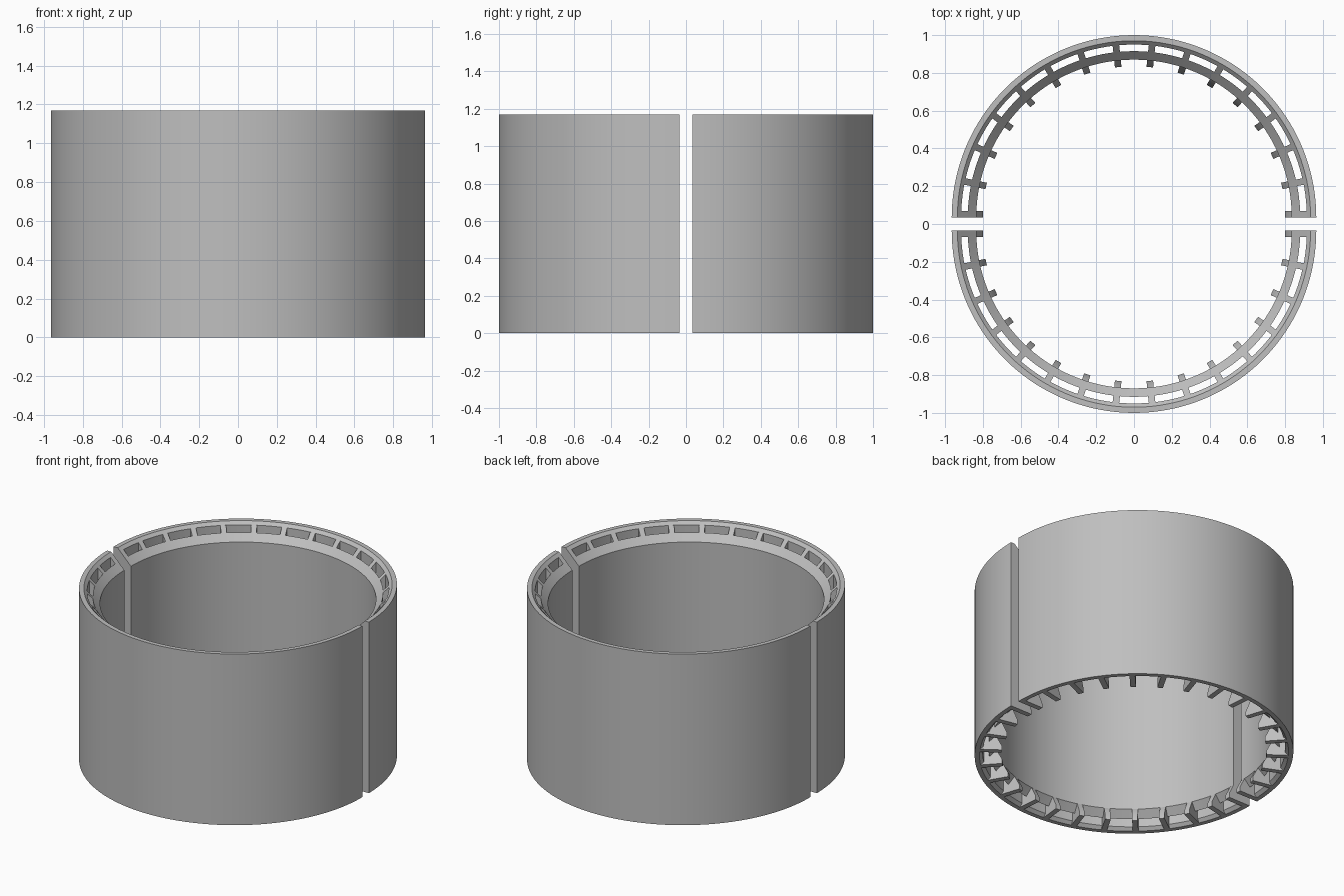
import bpy, bmesh, math
from mathutils import Matrix, Vector

cube = bpy.data.objects.get("Cube")
if cube:
    bpy.data.objects.remove(cube)

H = 1.17            # height
GAP = 0.035         # half the gap between the two shells
R_OUT, R_RIM, R_IN, R_TIP = 0.965, 0.935, 0.835, 0.80
S_IN, S_OUT = 0.88, 0.915   # radial limits of the slots
WEB = 0.035         # thickness of the webs
BAYS = 15           # slots in each half

grey = bpy.data.materials.new("plain grey")
grey.use_nodes = True
grey.diffuse_color = (0.52, 0.52, 0.52, 1)
grey.node_tree.nodes["Principled BSDF"].inputs["Base Color"].default_value = (0.52, 0.52, 0.52, 1)


def top(r):
    """Height of the upper funnel at a radius; the lower one mirrors it."""
    return H - (R_RIM - r)


def finish(name, bm, side):
    """Place the mesh in its half of the ring and shade it."""
    bmesh.ops.transform(bm, matrix=Matrix.Translation((0, GAP, 0)), verts=bm.verts)
    if side < 0:
        bmesh.ops.scale(bm, vec=(1, -1, 1), verts=bm.verts)
    bmesh.ops.recalc_face_normals(bm, faces=bm.faces)
    mesh = bpy.data.meshes.new(name)
    bm.to_mesh(mesh)
    bm.free()
    mesh.materials.append(grey)
    obj = bpy.data.objects.new(name, mesh)
    bpy.context.collection.objects.link(obj)
    bpy.ops.object.select_all(action="DESELECT")
    obj.select_set(True)
    bpy.context.view_layer.objects.active = obj
    bpy.ops.object.shade_smooth_by_angle(angle=math.radians(30))


def half_wall(name, profile, side):
    """Sweep a radius/height profile through a half turn."""
    bm = bmesh.new()
    face = bm.faces.new([bm.verts.new((r, 0, z)) for r, z in profile])
    start = bmesh.ops.duplicate(bm, geom=[face])["geom"]
    bmesh.ops.spin(bm, geom=start, cent=(0, 0, 0), axis=(0, 0, 1),
                   angle=math.pi, steps=BAYS * 5)
    bmesh.ops.remove_doubles(bm, verts=bm.verts, dist=0.0001)
    finish(name, bm, side)


def webs(name, profile, side):
    """Radial plates between the bays, flush with the cut at both ends."""
    bm = bmesh.new()
    for i in range(BAYS + 1):
        shift = {0: 0, BAYS: -WEB}.get(i, -WEB / 2)
        turn = Matrix.Rotation(math.pi * i / BAYS, 4, "Z")
        face = bm.faces.new([bm.verts.new(turn @ Vector((r, shift, z))) for r, z in profile])
        geom = bmesh.ops.extrude_face_region(bm, geom=[face], use_keep_orig=True)["geom"]
        moved = [v for v in geom if isinstance(v, bmesh.types.BMVert)]
        bmesh.ops.translate(bm, verts=moved, vec=turn @ Vector((0, WEB, 0)))
    finish(name, bm, side)


outer_profile = [(R_OUT, 0), (R_OUT, H), (R_RIM, H), (S_OUT, top(S_OUT)),
                 (S_OUT, H - top(S_OUT)), (R_RIM, 0)]
inner_profile = [(S_IN, H - top(S_IN)), (S_IN, top(S_IN)),
                 (R_IN, top(R_IN)), (R_IN, H - top(R_IN))]
# Web fills the slot gap and ends below in a gusset with an inward tab
a, b = S_IN - 0.005, S_OUT + 0.005
web_profile = [(R_RIM + 0.01, 0), (R_TIP, 0), (R_TIP, 0.03), (R_IN + 0.005, 0.11),
               (a, 0.16), (a, top(a)), (b, top(b)), (b, 0.05), (R_RIM + 0.01, 0.02)]

for side, word in ((1, "back"), (-1, "front")):
    half_wall(word + "_outer_wall", outer_profile, side)
    half_wall(word + "_inner_wall", inner_profile, side)
    webs(word + "_webs", web_profile, side)
